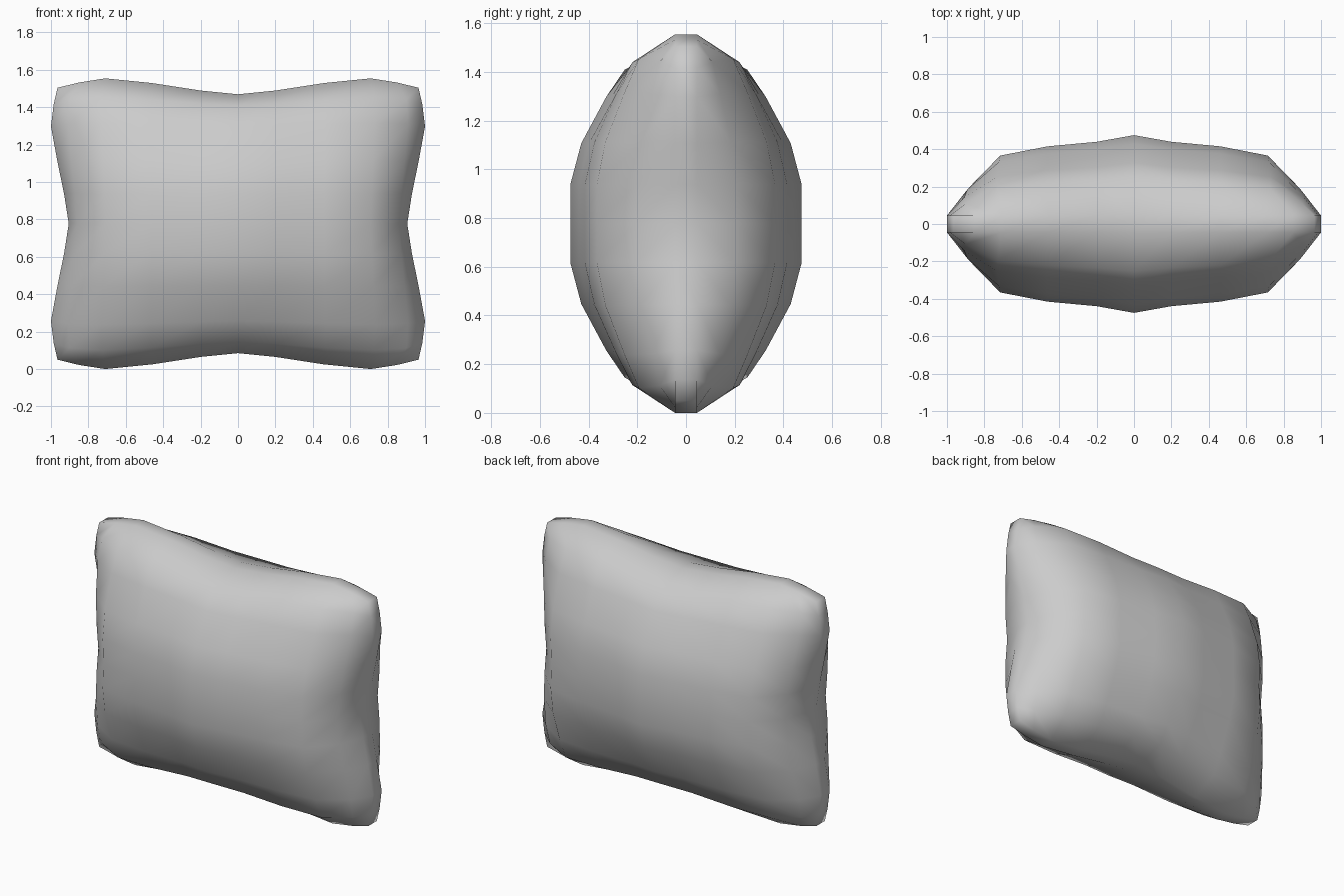
import bpy, bmesh

if "Cube" in bpy.data.objects:
    bpy.data.objects.remove(bpy.data.objects["Cube"])

N = 5            # grid steps from the centre to the rim
MID_Z = 0.777
RIM = 0.045      # half thickness of the rim band

# grid spacing through the middle of the cushion
COL_X = [0, 0.20, 0.46, 0.71, 0.86, 0.905]
ROW_Z = [0, 0.16, 0.33, 0.52, 0.632, 0.692]
# pinched outline: rim distance along each row / column
EDGE_X = [0.905, 0.93, 0.965, 1.0, 0.985, 0.965]
EDGE_Z = [0.692, 0.712, 0.752, 0.777, 0.755, 0.727]
# puffiness across and up
PUFF_X = [1, 0.925, 0.874, 0.77, 0.43, 0]
PUFF_Z = [1, 1, 0.905, 0.69, 0.53, 0]


def sign(v):
    return (v > 0) - (v < 0)


def point(i, j, side):
    a, b = abs(i), abs(j)
    wa, wb = a / N, b / N
    # blend from straight grid lines inside to the pinched outline
    x = COL_X[a] + (EDGE_X[b] - EDGE_X[0]) * wa ** 3
    z = ROW_Z[b] + (EDGE_Z[a] - EDGE_Z[0]) * wb ** 3
    if a == N:
        z = [0, 0.16, 0.33, 0.52, 0.64, 0.727][b]
    if b == N:
        x = [0, 0.20, 0.46, 0.71, 0.85, 0.965][a]
    y = max(RIM, 0.475 * PUFF_X[a] * PUFF_Z[b])
    return (sign(i) * x, side * y, MID_Z + sign(j) * z)


bm = bmesh.new()
span = range(-N, N + 1)
# front and back puffed panels
for side in (-1, 1):
    v = {(i, j): bm.verts.new(point(i, j, side)) for i in span for j in span}
    for i in range(-N, N):
        for j in range(-N, N):
            bm.faces.new((v[i, j], v[i + 1, j], v[i + 1, j + 1], v[i, j + 1]))
# rim band joining both panels
bmesh.ops.bridge_loops(bm, edges=[e for e in bm.edges if e.is_boundary])
bmesh.ops.recalc_face_normals(bm, faces=bm.faces)
for f in bm.faces:
    f.smooth = True

mesh = bpy.data.meshes.new("cushion")
bm.to_mesh(mesh)
bm.free()
bpy.context.collection.objects.link(bpy.data.objects.new("cushion", mesh))
